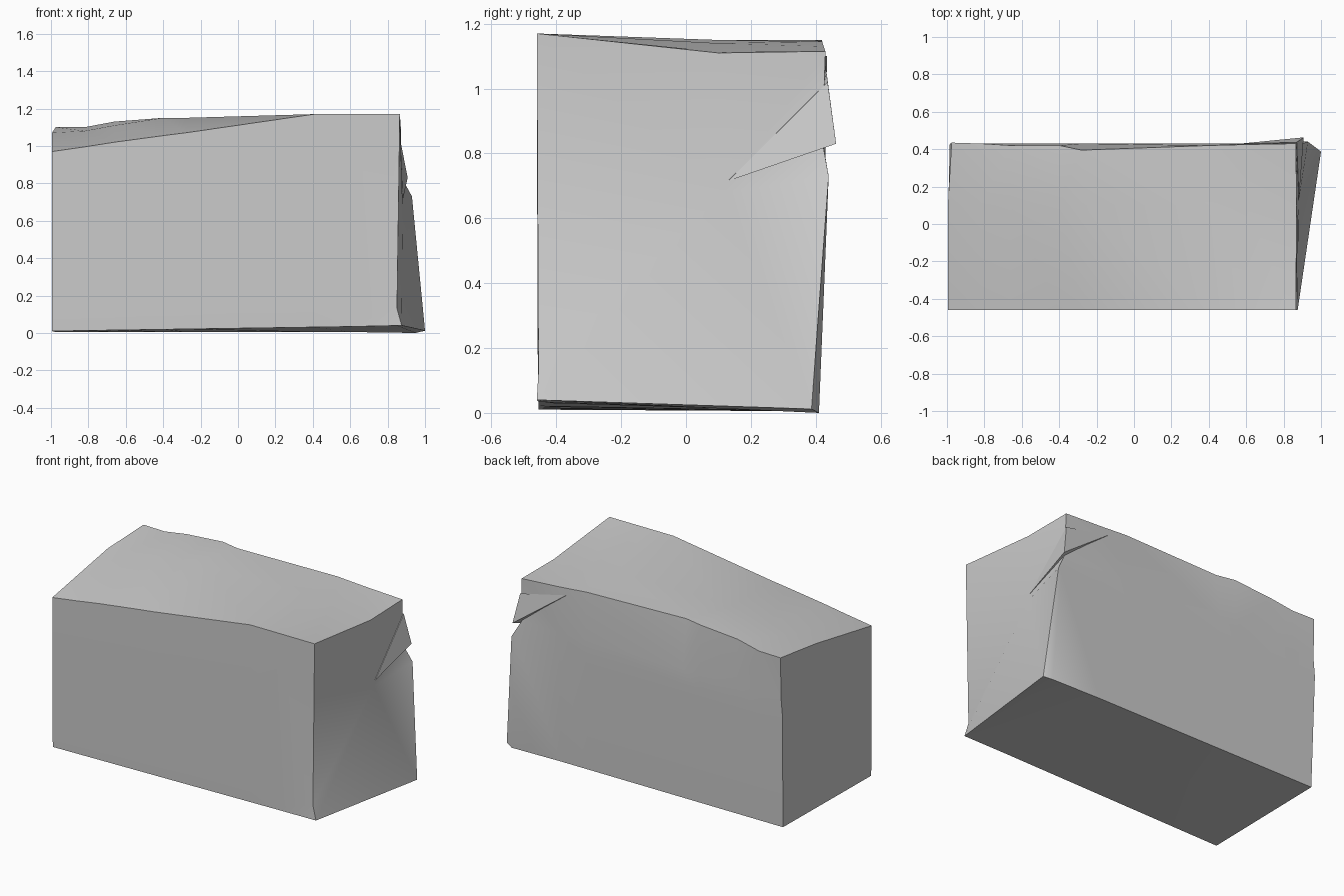
import bpy, bmesh
from mathutils import Vector

if "Cube" in bpy.data.objects:
    bpy.data.objects.remove(bpy.data.objects["Cube"], do_unlink=True)

stone = bpy.data.materials.new("grey stone")
stone.use_nodes = True
grey = (0.6, 0.6, 0.6, 1)
stone.diffuse_color = grey
stone.node_tree.nodes["Principled BSDF"].inputs["Base Color"].default_value = grey


def finish(bm, name, angle):
    bmesh.ops.triangulate(bm, faces=bm.faces)
    bmesh.ops.recalc_face_normals(bm, faces=bm.faces)
    mesh = bpy.data.meshes.new(name)
    bm.to_mesh(mesh)
    bm.free()
    mesh.materials.append(stone)
    obj = bpy.data.objects.new(name, mesh)
    bpy.context.collection.objects.link(obj)
    bpy.ops.object.select_all(action="DESELECT")
    obj.select_set(True)
    bpy.context.view_layer.objects.active = obj
    bpy.ops.object.shade_smooth_by_angle(angle=angle)


def section(x, front_z, mid_z, back_y, back_z):
    """Cross-section of the block, running up the front and down the back."""
    base = 0.025 + 0.015 * x
    inset = 0.02 if x < -0.9 else 0
    return [(x, -0.455, base), (x, -0.457, 0.13), (x, -0.46, front_z),
            (x, 0.1, mid_z), (x + inset, back_y, back_z),
            (x + inset, 0.43, 0.84), (x + inset / 2, 0.43, 0.73),
            (x + inset, 0.41, 0.005)]


# Uneven block: x, front top, middle top, back y, back top
stations = [(-0.995, 0.97, 1.07, 0.435, 1.10),
            (-0.82, 0.995, 1.08, 0.43, 1.10),
            (-0.66, 1.02, 1.11, 0.42, 1.13),
            (-0.4, 1.055, 1.15, 0.42, 1.15),
            (-0.28, 1.07, 1.15, 0.395, 1.15),
            (0.41, 1.17, 1.15, 0.42, 1.145),
            (0.6, 1.17, 1.14, 0.425, 1.13)]
rings = [section(*s) for s in stations]

# Flared end, with a narrow worn corner at the back
end = [(0.875, -0.46, 0.04), (0.85, -0.455, 0.13), (0.865, -0.46, 1.17),
       (0.87, 0.1, 1.11), (0.865, 0.43, 1.115), (0.87, 0.42, 0.84),
       (0.93, 0.44, 0.73), (1.0, 0.387, 0.012)]
corner = [Vector(p) for p in end]
corner[-1] = Vector((0.95, 0.41, 0.0))
corner[-2] = Vector((0.91, 0.44, 0.73))
for i in range(6):
    corner[i] = corner[i].lerp(Vector(rings[-1][i]), 0.1)
rings += [corner, end]

bm = bmesh.new()
loops = [[bm.verts.new(p) for p in ring] for ring in rings]
for a, b in zip(loops, loops[1:]):
    for i in range(len(a)):
        j = (i + 1) % len(a)
        bm.faces.new((a[i], a[j], b[j], b[i]))
for loop, centre in ((loops[0], (-0.995, 0, 0.5)), (loops[-1], (0.88, 0.12, 0.68))):
    hub = bm.verts.new(centre)
    for i in range(len(loop)):
        bm.faces.new((loop[i], loop[(i + 1) % len(loop)], hub))
finish(bm, "stone_block", 0.6)

# Split flake that overhangs the crack at the back corner
bm = bmesh.new()
for p in ((0.907, 0.463, 0.83), (0.882, 0.13, 0.715), (0.87, 0.437, 1.02),
          (0.55, 0.428, 1.09), (0.8, 0.3, 0.9)):
    bm.verts.new(p)
bmesh.ops.convex_hull(bm, input=bm.verts)
finish(bm, "split_corner_flake", 0.4)
